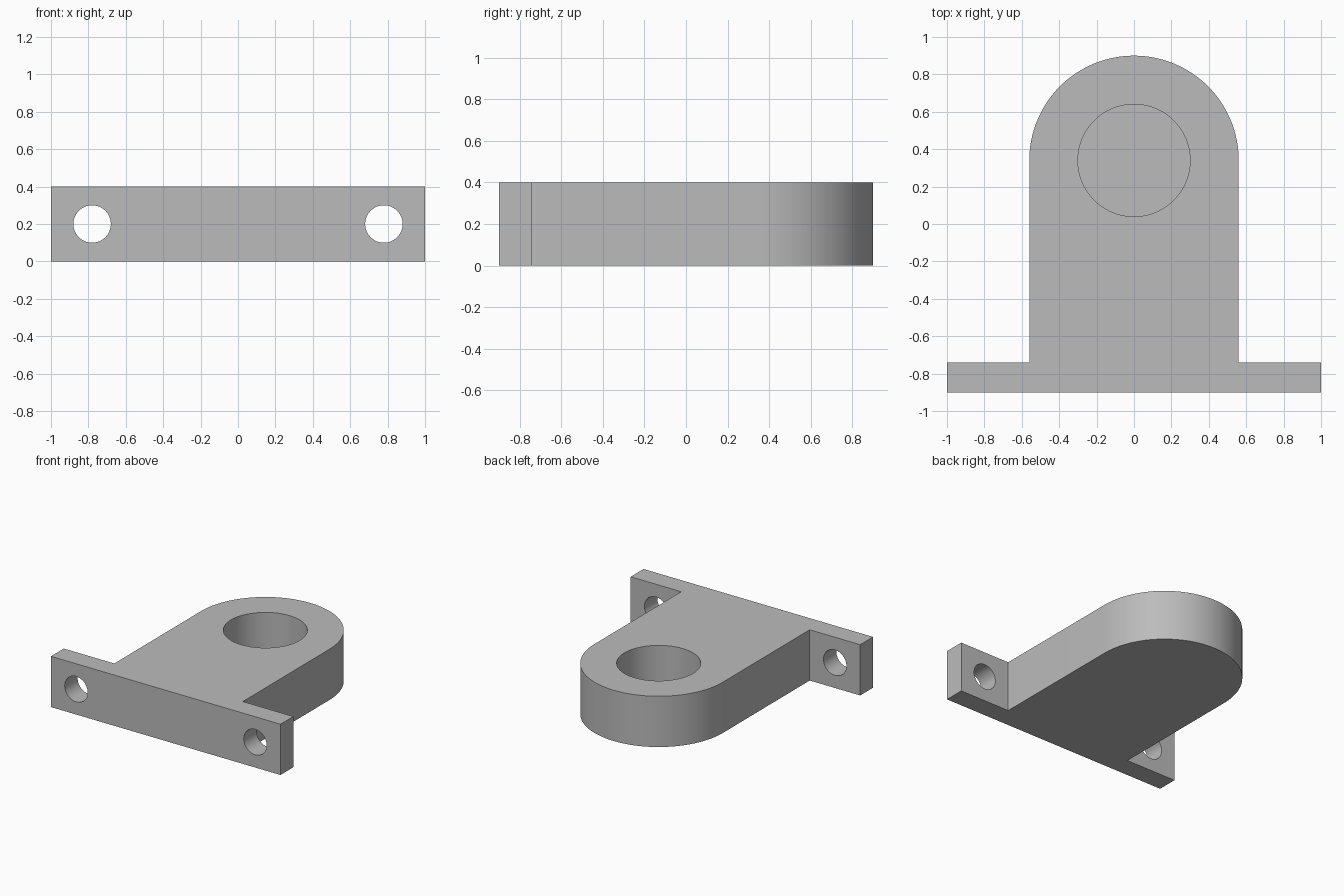
import bpy, bmesh, math
from mathutils import Matrix

cube = bpy.data.objects.get("Cube")
if cube:
    bpy.data.objects.remove(cube, do_unlink=True)

HEIGHT = 0.4
FRONT, FLANGE_BACK = -0.9, -0.74
LUG_R, BORE_R, BORE_Y, BORE_FLOOR = 0.56, 0.3, 0.34, 0.08
BOLT_X, BOLT_R = 0.78, 0.1

grey = bpy.data.materials.new("plain grey")
grey.use_nodes = True
colour = (0.5, 0.5, 0.5, 1)
grey.diffuse_color = colour
grey.node_tree.nodes["Principled BSDF"].inputs["Base Color"].default_value = colour


def make_object(name, bm):
    bmesh.ops.recalc_face_normals(bm, faces=bm.faces)
    mesh = bpy.data.meshes.new(name)
    bm.to_mesh(mesh)
    bm.free()
    mesh.materials.append(grey)
    obj = bpy.data.objects.new(name, mesh)
    bpy.context.collection.objects.link(obj)
    return obj


def cylinder(name, radius, depth, matrix):
    bm = bmesh.new()
    bmesh.ops.create_cone(bm, cap_ends=True, segments=96, radius1=radius,
                          radius2=radius, depth=depth, matrix=matrix)
    return make_object(name, bm)


# Bracket body: flange and round-ended lug as one extruded outline
arc = [(LUG_R * math.cos(a), BORE_Y + LUG_R * math.sin(a))
       for a in (math.pi * i / 64 for i in range(65))]
outline = [(-1, FRONT), (1, FRONT), (1, FLANGE_BACK), (LUG_R, FLANGE_BACK),
           *arc, (-LUG_R, FLANGE_BACK), (-1, FLANGE_BACK)]
bm = bmesh.new()
base = bm.faces.new([bm.verts.new((x, y, 0)) for x, y in outline])
top = bmesh.ops.extrude_face_region(bm, geom=[base], use_keep_orig=True)["geom"]
bmesh.ops.translate(bm, vec=(0, 0, HEIGHT),
                    verts=[v for v in top if isinstance(v, bmesh.types.BMVert)])
bracket = make_object("mounting_bracket", bm)

# Blind bore in the lug, and a bolt hole through each flange ear
bore_depth = 0.6
cutters = [cylinder("bore_cutter", BORE_R, bore_depth,
                    Matrix.Translation((0, BORE_Y, BORE_FLOOR + bore_depth / 2)))]
for side, x in (("left", BOLT_X), ("right", -BOLT_X)):
    place = Matrix.Translation((x, (FRONT + FLANGE_BACK) / 2, HEIGHT / 2))
    cutters.append(cylinder(side + "_bolt_hole_cutter", BOLT_R, 0.4,
                            place @ Matrix.Rotation(math.pi / 2, 4, "X")))

bpy.ops.object.select_all(action="DESELECT")
bracket.select_set(True)
bpy.context.view_layer.objects.active = bracket
for cutter in cutters:
    cutter.hide_render = True
    mod = bracket.modifiers.new(cutter.name, "BOOLEAN")
    mod.operation = "DIFFERENCE"
    mod.solver = "EXACT"
    mod.object = cutter
    bpy.ops.object.modifier_apply(modifier=mod.name)
    bpy.data.objects.remove(cutter, do_unlink=True)

bpy.ops.object.shade_smooth_by_angle(angle=math.radians(30))
